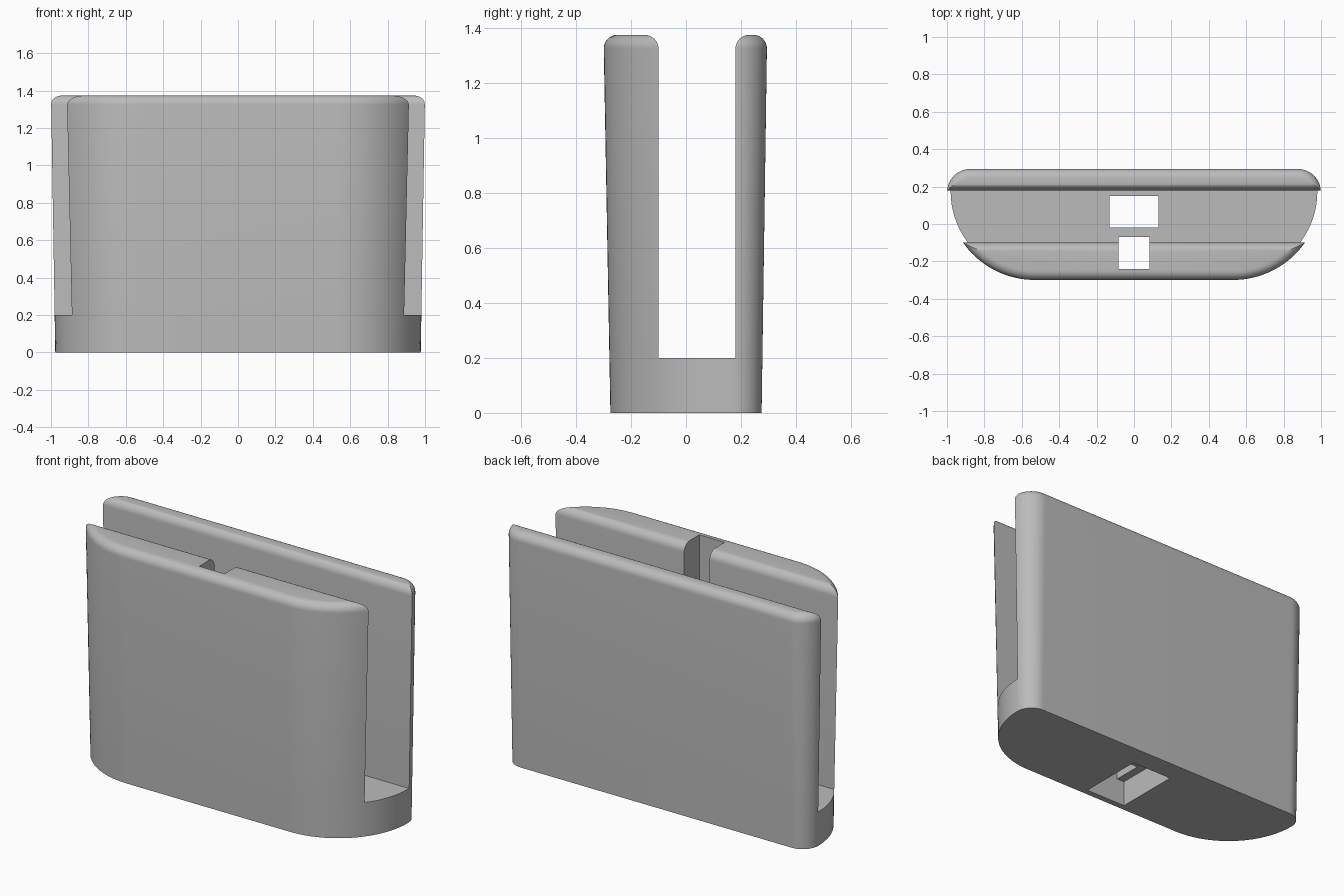
import bpy, bmesh, math

if "Cube" in bpy.data.objects:
    bpy.data.objects.remove(bpy.data.objects["Cube"])

H, FLOOR, FILLET = 1.375, 0.20, 0.05   # height, slot floor, rim rounding
SLOT_FRONT, SLOT_BACK = -0.10, 0.18    # slot walls in y
N = 20                                 # steps per arc


def lerp(a, b, t):
    return a + (b - a) * t


def section(z):
    """Half width, arc centre y, front radius and back radius at height z."""
    t = z / H
    return lerp(.977, 1, t), lerp(.175, .17, t), lerp(.45, .47, t), lerp(.10, .125, t)


def arc(cx, cy, r, a0, a1, n):
    return [(cx + r * math.cos(lerp(a0, a1, i / n)),
             cy + r * math.sin(lerp(a0, a1, i / n))) for i in range(n + 1)]


def mirrored(pts):
    return pts + [(-x, y) for x, y in reversed(pts)]


def front_ring(z, d=0):
    w, cy, rf, rb = section(z)
    a0 = math.asin((SLOT_FRONT - d - cy) / (rf - d))
    return mirrored(arc(w - rf, cy, rf - d, a0, -math.pi / 2, N))


def back_ring(z, d=0):
    w, cy, rf, rb = section(z)
    a0 = math.asin((SLOT_BACK + d - cy) / (rb - d))
    return mirrored(arc(w - rb, cy, rb - d, a0, math.pi / 2, N))


def gap_points(z):
    """Side wall points between the two slot walls, right side."""
    w, cy, rf, rb = section(z)
    a0 = math.asin((SLOT_FRONT - cy) / rf)
    return arc(w - rf, cy, rf, a0, 0, 8)[1:]


bm = bmesh.new()


def add(pts, z):
    return [bm.verts.new((x, y, z)) for x, y in pts]


def bridge(a, b, closed=True):
    n = len(a)
    for i in range(n if closed else n - 1):
        j = (i + 1) % n
        bm.faces.new((a[i], a[j], b[j], b[i]))


# Base outline at the bottom and at the slot floor
levels = []
for z in (0, FLOOR):
    f, b = add(front_ring(z), z), add(back_ring(z), z)
    g = gap_points(z)
    right = add(g, z)
    left = add([(-x, y) for x, y in g], z)
    loop = f + left + b[::-1] + right[::-1]
    levels.append((f, b, right, left, loop))
bridge(levels[0][4], levels[1][4])
bm.faces.new(levels[0][4])
f, b, right, left, _ = levels[1]
bm.faces.new([f[0]] + right + [b[0], b[-1]] + left[::-1] + [f[-1]])

# Two upright walls with rounded rims
for ring, prev in ((front_ring, f), (back_ring, b)):
    for i in range(9):
        a = math.pi / 2 * i / 8
        z = H - FILLET + FILLET * math.sin(a)
        cur = add(ring(z, FILLET * (1 - math.cos(a))), z)
        bridge(prev, cur)
        prev = cur
    bm.faces.new(prev)

bmesh.ops.recalc_face_normals(bm, faces=bm.faces)
mesh = bpy.data.meshes.new("dock_body")
bm.to_mesh(mesh)
bm.free()
body = bpy.data.objects.new("dock_body", mesh)
bpy.context.collection.objects.link(body)

grey = bpy.data.materials.new("light_grey")
grey.diffuse_color = (0.5, 0.5, 0.5, 1)
grey.use_nodes = True
grey.node_tree.nodes["Principled BSDF"].inputs["Base Color"].default_value = grey.diffuse_color
mesh.materials.append(grey)


def cut(name, lo, hi):
    """Subtract a box from the body."""
    bpy.ops.mesh.primitive_cube_add(size=1, location=[(a + b) / 2 for a, b in zip(lo, hi)])
    box = bpy.context.object
    box.name = name
    box.scale = [b - a for a, b in zip(lo, hi)]
    box.hide_render = True
    bpy.context.view_layer.update()
    mod = body.modifiers.new(name, 'BOOLEAN')
    mod.operation, mod.solver, mod.object = 'DIFFERENCE', 'EXACT', box
    bpy.context.view_layer.objects.active = body
    bpy.ops.object.modifier_apply(modifier=name)
    bpy.data.objects.remove(box)


# Plug recess below, socket hole in the floor, cable groove in the front wall
cut("plug_recess", (-.13, -.24, -.1), (.13, .15, .15))
cut("socket_hole", (-.13, -.02, .1), (.13, .15, .4))
cut("cable_groove", (-.082, -.24, .1), (.082, -.07, 1.6))

bpy.ops.object.select_all(action='DESELECT')
body.select_set(True)
bpy.context.view_layer.objects.active = body
bpy.ops.object.shade_smooth_by_angle(angle=math.radians(30))
